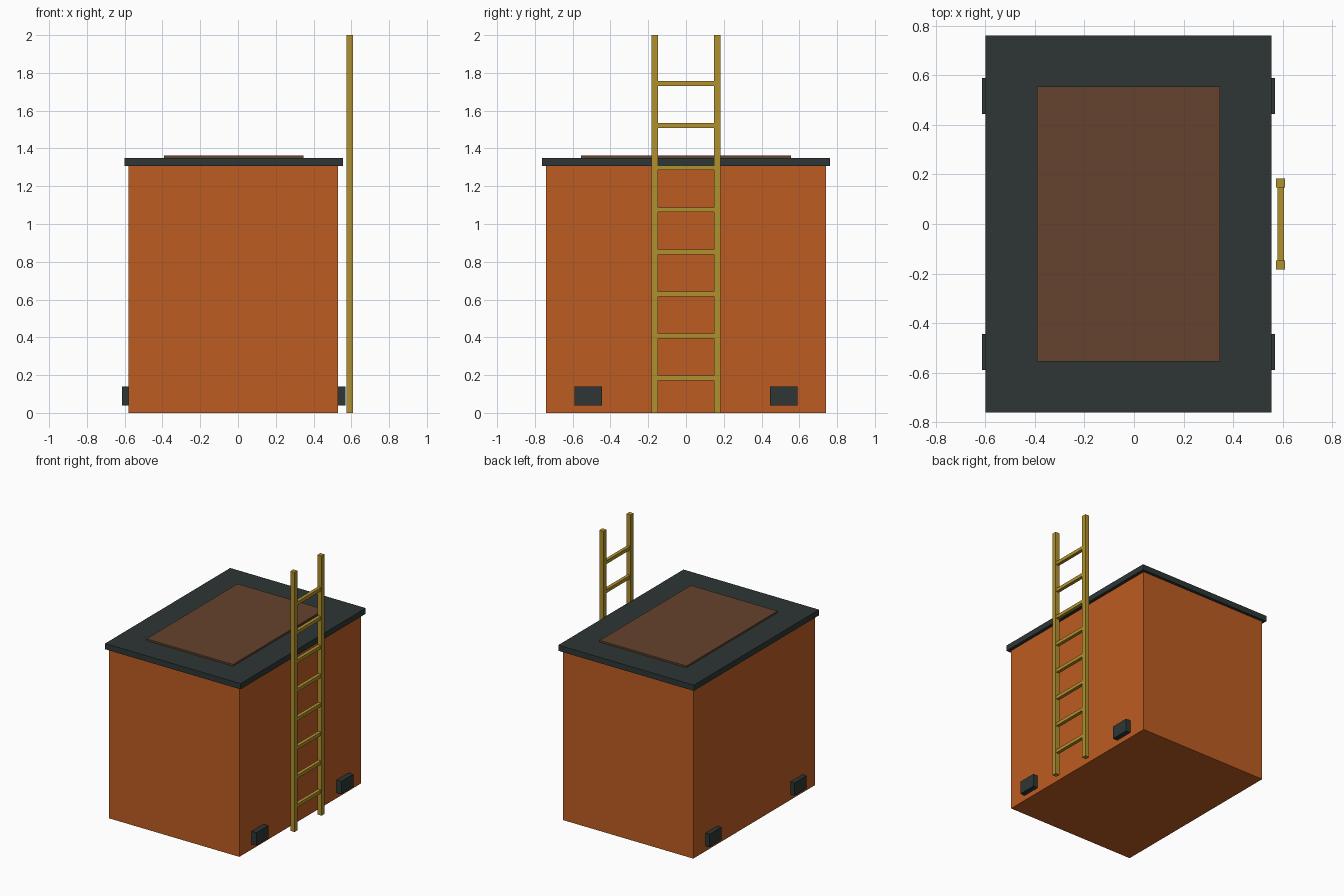
import bpy

default_cube = bpy.data.objects.get("Cube")
if default_cube:
    bpy.data.objects.remove(default_cube, do_unlink=True)


def material(name, r, g, b):
    """Flat material from 0-255 display values, stored as linear."""
    colour = [((c / 255 + 0.055) / 1.055) ** 2.4 for c in (r, g, b)] + [1.0]
    mat = bpy.data.materials.new(name)
    mat.use_nodes = True
    mat.diffuse_color = colour
    bsdf = next(n for n in mat.node_tree.nodes if n.type == 'BSDF_PRINCIPLED')
    bsdf.inputs["Base Color"].default_value = colour
    return mat


def box(name, mat, x, y, z):
    """Box spanning the (low, high) range on each axis."""
    spans = (x, y, z)
    bpy.ops.mesh.primitive_cube_add(size=1, location=[(a + b) / 2 for a, b in spans])
    obj = bpy.context.object
    obj.name = obj.data.name = name
    obj.scale = [b - a for a, b in spans]
    bpy.ops.object.transform_apply(location=False, rotation=False, scale=True)
    obj.data.materials.append(mat)
    return obj


orange = material("orange_paint", 190, 92, 34)
charcoal = material("charcoal_trim", 46, 54, 53)
brown = material("brown_panel", 101, 67, 46)
yellow = material("ladder_yellow", 176, 144, 46)

# Container body, overhanging lid and raised roof panel
LEFT, RIGHT = -0.58, 0.53
box("body", orange, (LEFT, RIGHT), (-0.74, 0.74), (0, 1.306))
box("lid", charcoal, (LEFT - 0.02, RIGHT + 0.025), (-0.762, 0.762), (1.306, 1.35))
box("roof_panel", brown, (-0.392, 0.347), (-0.555, 0.555), (1.345, 1.363))

# Low side blocks, two on each long side
for end, y in (("front", (-0.59, -0.445)), ("back", (0.445, 0.59))):
    box(end + "_block_ladder_side", charcoal, (RIGHT - 0.01, 0.57), y, (0.04, 0.14))
    box(end + "_block_plain_side", charcoal, (-0.615, LEFT + 0.01), y, (0.04, 0.14))

# Ladder: two rails and evenly spaced rungs
RAIL_X = 0.592
for end, y in (("front", -0.165), ("back", 0.165)):
    box(end + "_ladder_rail", yellow, (RAIL_X - 0.018, RAIL_X + 0.018),
        (y - 0.018, y + 0.018), (0, 2))
for i in range(8):
    z = 0.185 + i * 0.2226
    box(f"ladder_rung_{i + 1}", yellow, (RAIL_X - 0.013, RAIL_X + 0.013),
        (-0.15, 0.15), (z - 0.013, z + 0.013))
